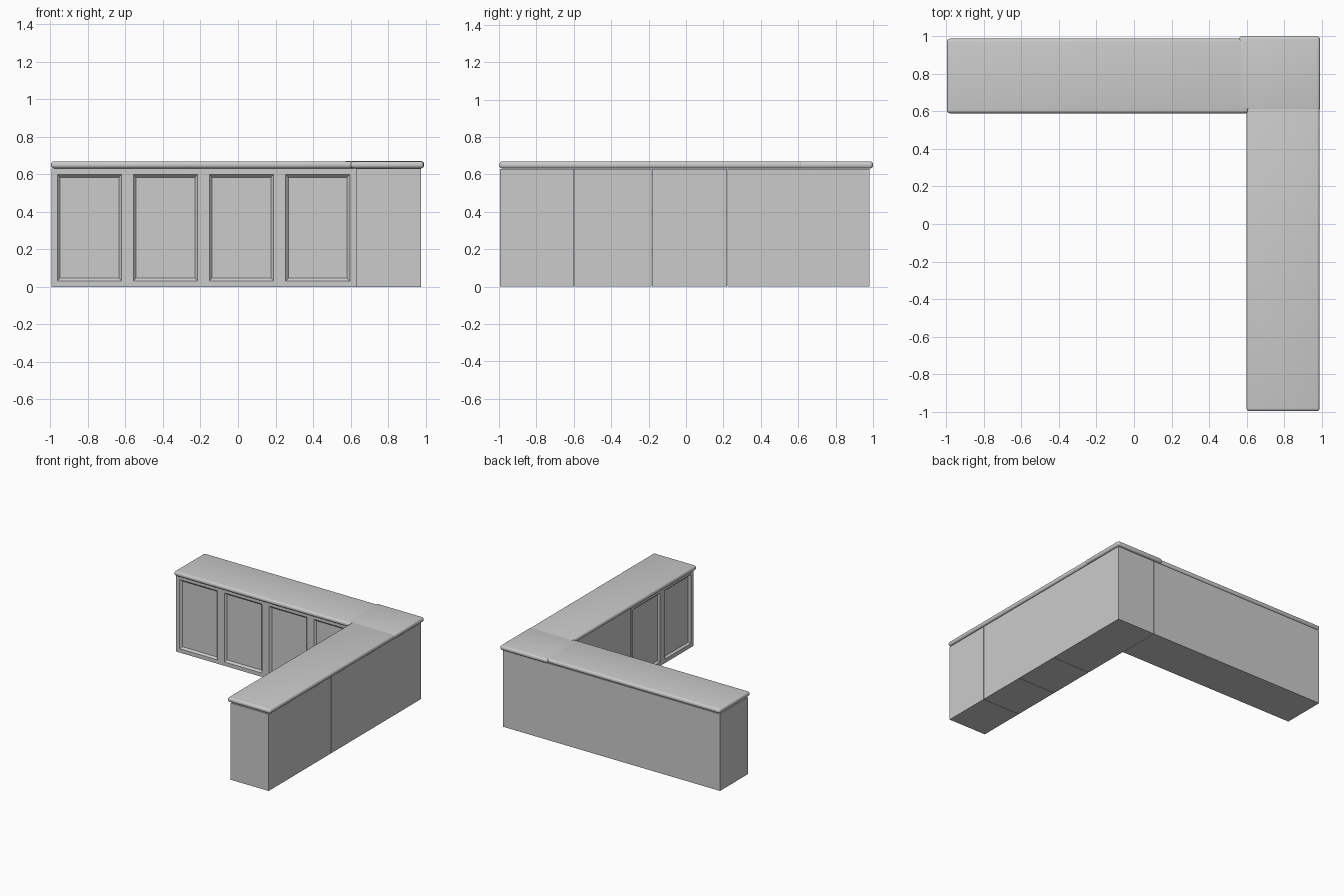
import bpy, bmesh
from mathutils import Vector

if "Cube" in bpy.data.objects:
    bpy.data.objects.remove(bpy.data.objects["Cube"])


def finish(name, bm):
    mesh = bpy.data.meshes.new(name)
    bm.to_mesh(mesh)
    bm.free()
    obj = bpy.data.objects.new(name, mesh)
    bpy.context.collection.objects.link(obj)
    return obj


def box(lo, hi):
    bm = bmesh.new()
    bmesh.ops.create_cube(bm, size=1)
    lo, hi = Vector(lo), Vector(hi)
    for v in bm.verts:
        v.co = Vector([(lo[i] + hi[i]) / 2 + v.co[i] * (hi[i] - lo[i]) for i in range(3)])
    return bm


def cabinet(name, lo, hi, axis=0, doors=0, front=(0, -1, 0)):
    """Box split into equal doors along an axis, each with a sunken panel."""
    bm = box(lo, hi)
    along = Vector([float(i == axis) for i in range(3)])
    for k in range(1, doors):
        p = along * (lo[axis] + (hi[axis] - lo[axis]) * k / doors)
        bmesh.ops.bisect_plane(bm, geom=bm.verts[:] + bm.edges[:] + bm.faces[:],
                               plane_co=p, plane_no=along)
    if doors:
        bm.normal_update()
        faces = [f for f in bm.faces if f.normal.dot(Vector(front)) > 0.9]
        bmesh.ops.inset_individual(bm, faces=faces, thickness=0.045)
        bmesh.ops.inset_individual(bm, faces=faces, thickness=0.02, depth=-0.015)
    return finish(name, bm)


def counter(name, lo, hi):
    """Worktop slab with a bullnose edge all round."""
    obj = finish(name, box(lo, hi))
    bev = obj.modifiers.new("bullnose", 'BEVEL')
    bev.width = 0.016
    bev.segments = 4
    bpy.ops.object.select_all(action='DESELECT')
    obj.select_set(True)
    bpy.context.view_layer.objects.active = obj
    bpy.ops.object.modifier_apply(modifier="bullnose")
    bpy.ops.object.shade_smooth_by_angle()


TOP = 0.63

# Back run with four panelled doors
cabinet("back_cabinets", (-0.995, 0.62, 0), (0.628, 0.98, TOP), doors=4)

# Right run: two door units, a plain unit and the corner unit
side = (-1, 0, 0)
cabinet("end_cabinet", (0.63, -0.995, 0), (0.975, -0.598, TOP), 1, 1, side)
cabinet("side_cabinet", (0.63, -0.595, 0), (0.975, -0.184, TOP), 1, 1, side)
cabinet("plain_unit", (0.63, -0.181, 0), (0.975, 0.22, TOP))
cabinet("corner_cabinet", (0.63, 0.223, 0), (0.975, 0.98, TOP))

# Worktops
counter("back_worktop", (-0.997, 0.59, 0.632), (0.61, 0.988, 0.669))
counter("side_worktop", (0.60, -0.998, 0.632), (0.99, 0.64, 0.669))
counter("corner_worktop", (0.56, 0.605, 0.632), (0.992, 1.0, 0.67))
